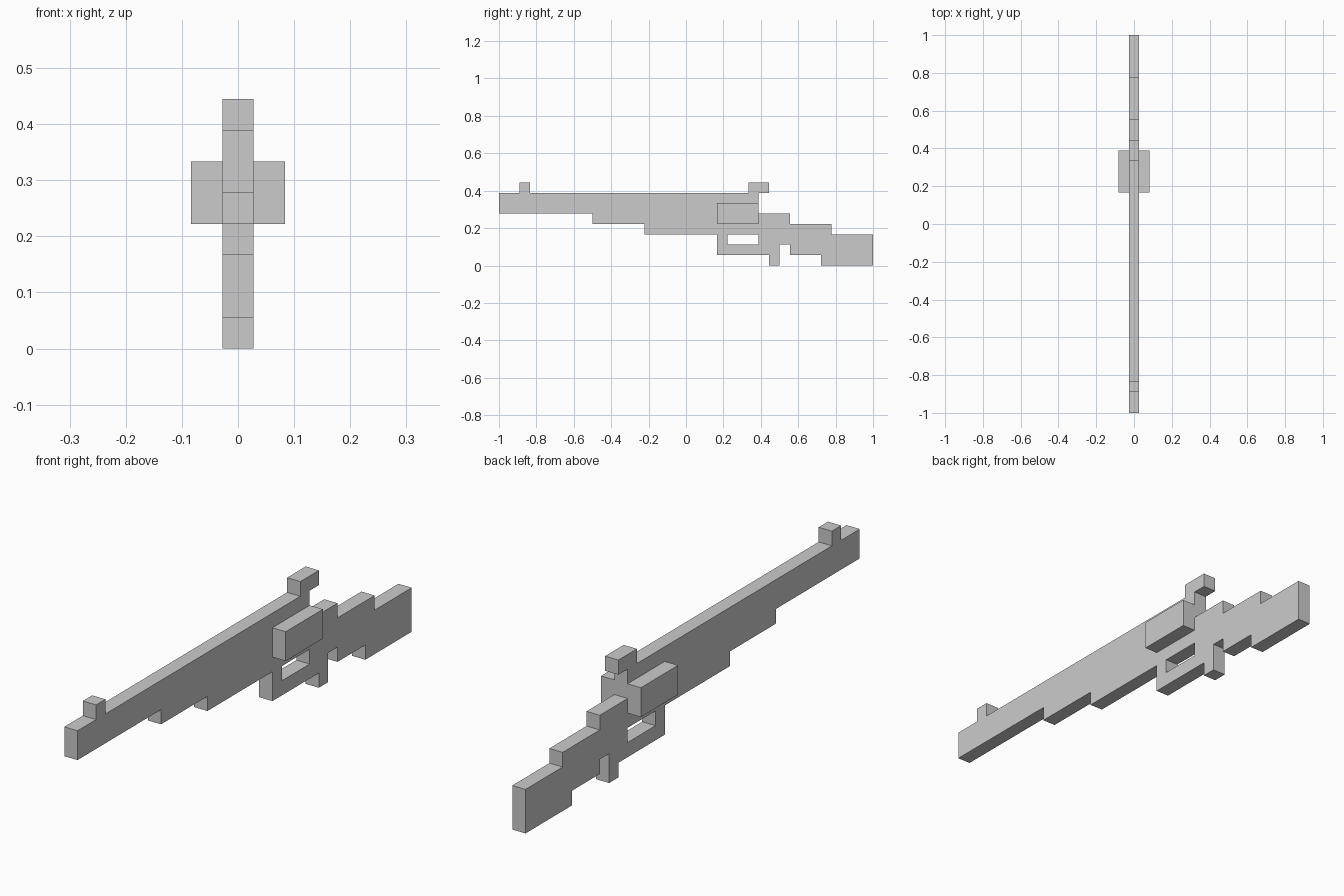
import bpy, bmesh

if "Cube" in bpy.data.objects:
    bpy.data.objects.remove(bpy.data.objects["Cube"])

U = 1 / 18  # one grid step of the blocky design


def finish(name, bm):
    bmesh.ops.recalc_face_normals(bm, faces=bm.faces)
    mesh = bpy.data.meshes.new(name)
    bm.to_mesh(mesh)
    bm.free()
    ob = bpy.data.objects.new(name, mesh)
    bpy.context.collection.objects.link(ob)
    return ob


def extrude_profile(name, loops, half):
    """Fill side-view (y, z) loops, later loops being holes, and extrude across x."""
    bm = bmesh.new()
    for pts in loops:
        vs = [bm.verts.new((-half * U, y * U, z * U)) for y, z in pts]
        for a, b in zip(vs, vs[1:] + vs[:1]):
            bm.edges.new((a, b))
    bmesh.ops.triangle_fill(bm, edges=bm.edges[:], use_beauty=True, normal=(-1, 0, 0))
    ext = bmesh.ops.extrude_face_region(bm, geom=bm.faces[:], use_keep_orig=True)
    moved = [g for g in ext["geom"] if isinstance(g, bmesh.types.BMVert)]
    bmesh.ops.translate(bm, verts=moved, vec=(2 * half * U, 0, 0))
    return finish(name, bm)


def rect(y0, y1, z0, z1):
    return [(y0, z0), (y1, z0), (y1, z1), (y0, z1)]


# Long flat body: barrel, sights, guard and stepped stock in one silhouette
outline = [
    (-18, 5), (-9, 5), (-9, 4), (-4, 4), (-4, 3), (3, 3),      # barrel underside
    (3, 1), (8, 1), (8, 0), (9, 0), (9, 2), (10, 2), (10, 1),  # guard and grip
    (13, 1), (13, 0), (18, 0), (18, 3),                        # stock end
    (14, 3), (14, 4), (10, 4), (10, 5), (7, 5), (7, 7),        # stock top
    (8, 7), (8, 8), (6, 8), (6, 7),                            # rear sight
    (-15, 7), (-15, 8), (-16, 8), (-16, 7), (-18, 7),          # front sight
]
extrude_profile("body", [outline, rect(4, 7, 2, 3)], 0.5)

# Wide block passing through both sides of the body
extrude_profile("receiver_block", [rect(3, 7, 4, 6)], 1.5)
